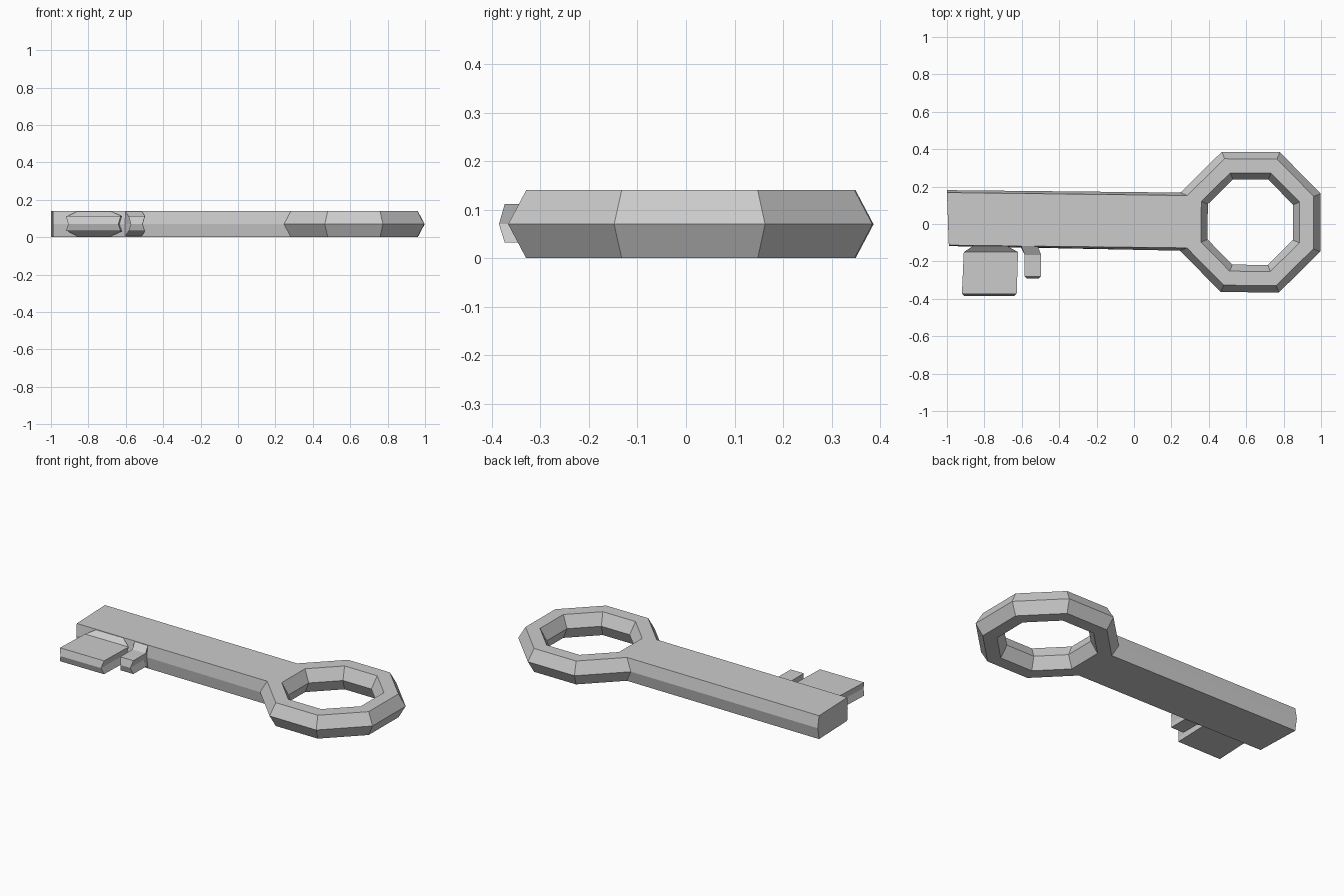
import bpy, math

if "Cube" in bpy.data.objects:
    bpy.data.objects.remove(bpy.data.objects["Cube"])

def make(name, verts, faces):
    me = bpy.data.meshes.new(name)
    me.from_pydata(verts, [], faces)
    me.validate()
    ob = bpy.data.objects.new(name, me)
    bpy.context.collection.objects.link(ob)
    return ob

def loft(name, sections):
    """Skin matching six-point sections, closing only the last one."""
    n = 6
    verts = [p for s in sections for p in s]
    faces = []
    for k in range(len(sections) - 1):
        for i in range(n):
            j = (i + 1) % n
            faces.append((k*n + i, k*n + j, (k+1)*n + j, (k+1)*n + i))
    b = (len(sections) - 1) * n
    # cap split along the middle line
    faces += [(b, b+1, b+4, b+5), (b+1, b+2, b+3, b+4)]
    return loft_fix(make(name, verts, faces))

def loft_fix(ob):
    import bmesh
    bm = bmesh.new()
    bm.from_mesh(ob.data)
    bmesh.ops.recalc_face_normals(bm, faces=bm.faces)
    bm.to_mesh(ob.data)
    bm.free()
    return ob

# Bow: octagonal ring with a hexagonal section (apothem, z)
CX, CY, TILT = 0.622, 0.01, math.radians(-0.4)
section = [(0.375, .07), (0.338, .14), (0.263, .14), (0.228, .07), (0.263, 0), (0.338, 0)]

def ring_point(i, s):
    r = section[s][0] / math.cos(math.pi / 8)
    a = math.pi / 8 + i * math.pi / 4 + TILT
    return (CX + r * math.cos(a), CY + r * math.sin(a), section[s][1])

verts = [ring_point(i, s) for i in range(8) for s in range(6)]
faces = []
for i in range(8):
    for s in range(6):
        if i == 3 and s in (0, 5):   # opening where the shaft joins
            continue
        i2, s2 = (i + 1) % 8, (s + 1) % 6
        faces.append((i*6 + s, i2*6 + s, i2*6 + s2, i*6 + s2))
loft_fix(make("bow_ring", verts, faces))

# Shaft: grows from the two outer faces on the ring's left side
start = [ring_point(3, s) for s in (1, 0, 5)] + [ring_point(4, s) for s in (5, 0, 1)]
end = [(-1, .168, .14), (-1, .181, .07), (-1, .168, 0),
       (-.99, -.113, 0), (-.99, -.118, .07), (-.99, -.113, .14)]
loft("shaft", [start, end])

# Bits: narrow tall root, flared shoulder, then a straight block
def bit(name, root, shoulder, tip, notch, tip_y, shoulder_y):
    def sec(x, y, zlo, zhi, dip, bulge):
        a, b = x
        return [(a, y, zhi), (a + dip, y - bulge, .07), (a, y, zlo),
                (b, y, zlo), (b - dip, y - bulge, .07), (b, y, zhi)]
    loft(name, [sec(root, -.117, .005, .138, 0, .012),
                sec(shoulder, shoulder_y, .032, .112, notch, .0),
                sec(tip, tip_y, .032, .112, notch, .012)])

bit("large_bit", (-.86, -.68), (-.91, -.62), (-.92, -.627), .012, -.373, -.15)
bit("small_bit", (-.603, -.515), (-.585, -.497), (-.585, -.498), .012, -.28, -.165)
